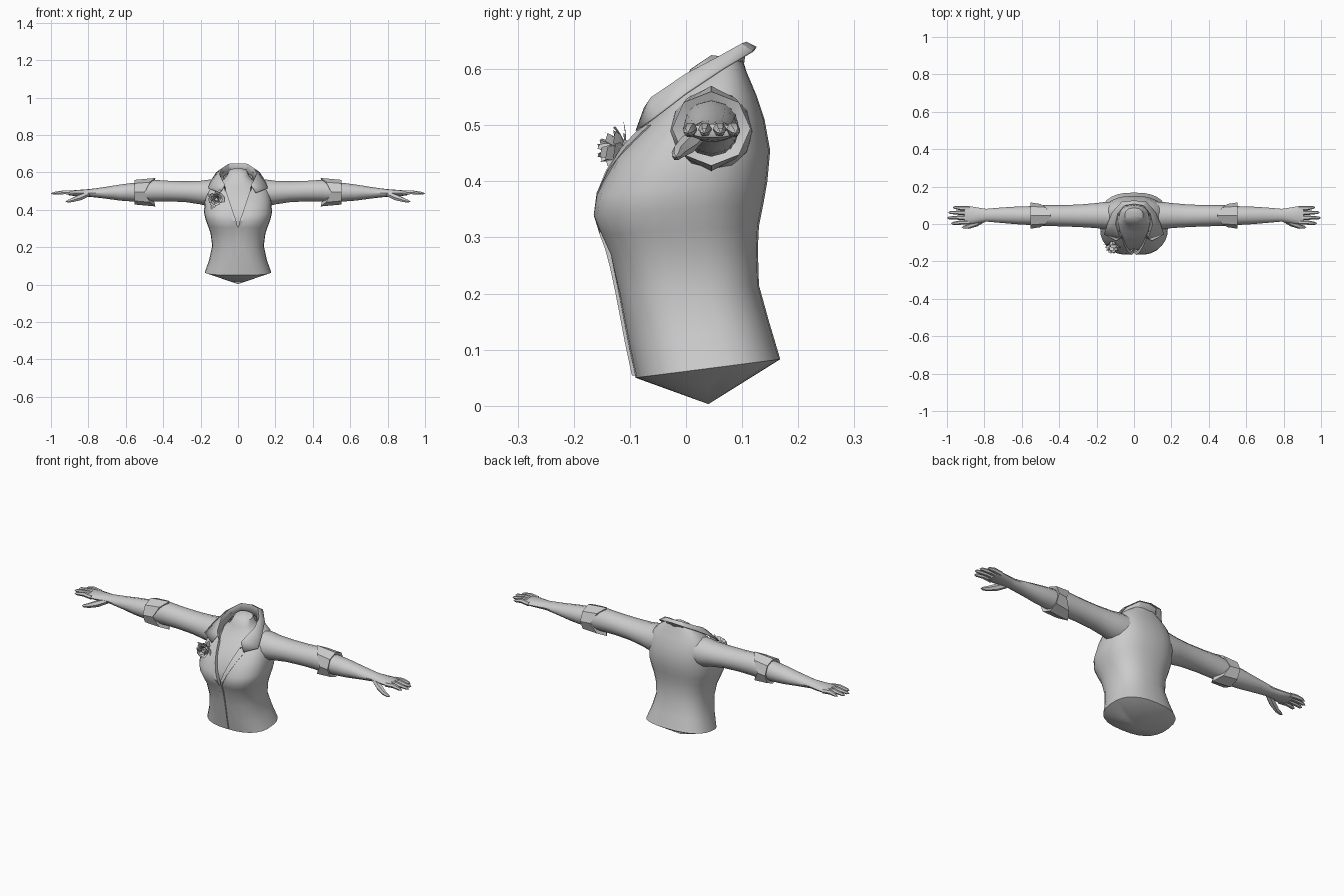
import bpy, bmesh, math, random
from math import sin, cos, pi, exp
from mathutils import Vector
from mathutils.bvhtree import BVHTree

if "Cube" in bpy.data.objects:
    bpy.data.objects.remove(bpy.data.objects["Cube"])

random.seed(4)


def finish(name, bm, angle=40):
    bmesh.ops.recalc_face_normals(bm, faces=bm.faces)
    me = bpy.data.meshes.new(name)
    bm.to_mesh(me)
    bm.free()
    me.shade_smooth()
    me.set_sharp_from_angle(angle=math.radians(angle))
    ob = bpy.data.objects.new(name, me)
    bpy.context.collection.objects.link(ob)
    return ob


def loft(rings, start=None, end=None, closed=True):
    """Skin point rows; optional apex point closes either end."""
    bm = bmesh.new()
    rows = [[bm.verts.new(p) for p in r] for r in rings]
    n = len(rows[0])
    m = n if closed else n - 1
    for a, b in zip(rows, rows[1:]):
        for i in range(m):
            j = (i + 1) % n
            bm.faces.new((a[i], a[j], b[j], b[i]))
    for apex, row in ((start, rows[0]), (end, rows[-1])):
        if apex is not None:
            v = bm.verts.new(apex)
            for i in range(n):
                bm.faces.new((row[i], row[(i + 1) % n], v))
    return bm


def spow(v, p):
    return math.copysign(abs(v) ** p, v)


def body_ring(zf, zb, hw, yf, yb, cleft=0, n=28, p=0.8):
    pts = []
    for i in range(n):
        a = 2 * pi * i / n
        x = hw * spow(cos(a), p)
        t = (spow(sin(a), p) + 1) / 2
        y = yf + (yb - yf) * t
        if t < 0.5:
            y += cleft * exp(-(x / 0.04) ** 2)
        pts.append((x, y, zf + (zb - zf) * t))
    return pts


def x_ring(s, x, cy, cz, ry, rz, n=12):
    return [(s * x, cy + ry * cos(2 * pi * i / n), cz + rz * sin(2 * pi * i / n)) for i in range(n)]


def tube(path, radii, n=6):
    """Tapered tube along a path, pointed at the tip."""
    pts = [Vector(p) for p in path]
    rings = []
    for k, c in enumerate(pts[:-1]):
        d = (pts[k + 1] - pts[max(k - 1, 0)]).normalized()
        u = d.cross(Vector((0, 0, 1))).normalized()
        w = u.cross(d)
        rings.append([c + radii[k] * (u * cos(2 * pi * i / n) + w * sin(2 * pi * i / n)) for i in range(n)])
    return loft(rings, pts[0], pts[-1])


# Jacket body: rows are front z, back z, half width, front y, back y, centre dip
rows = [(.05, .083, .178, -.09, .168, 0), (.11, .15, .155, -.103, .148, 0),
        (.20, .215, .138, -.12, .13, 0), (.27, .28, .147, -.138, .128, .004),
        (.305, .32, .160, -.155, .13, .008), (.34, .36, .174, -.17, .138, .014),
        (.375, .40, .182, -.164, .145, .014), (.44, .455, .178, -.13, .15, .006),
        (.49, .51, .168, -.085, .14, 0), (.525, .555, .152, -.052, .125, 0),
        (.56, .595, .115, -.025, .108, 0), (.58, .62, .078, -.01, .10, 0)]
jacket = loft([body_ring(*r) for r in rows], start=(0, .04, .003))
surface = BVHTree.FromBMesh(jacket)


def front(x, z, off=0.0):
    """Point on the jacket front, lifted by off."""
    hit = surface.ray_cast(Vector((x, -1, z)), Vector((0, 1, 0)))[0]
    return Vector((x, (hit.y if hit else -.05) - off, z))


# V neckline cut out of the jacket front
V_Z, V_K = .30, .34
for s in (-1, 1):
    faces = [f for f in jacket.faces if f.calc_center_median().y < .04]
    geom = faces + list({e for f in faces for e in f.edges}) + list({v for f in faces for v in f.verts})
    bmesh.ops.bisect_plane(jacket, geom=geom, plane_co=(0, 0, V_Z), plane_no=(s, 0, -V_K))
cut = []
for f in jacket.faces:
    c = f.calc_center_median()
    if c.y < .04 and c.z > V_Z and abs(c.x) < (c.z - V_Z) * V_K:
        cut.append(f)
bmesh.ops.delete(jacket, geom=cut, context='FACES')
finish("jacket_body", jacket, 50)

# Chest and neck inside the jacket
skin = [(zf, zb, hw - .014, yf + .013, yb - .012, c * 1.6) for zf, zb, hw, yf, yb, c in rows[3:9]]
skin += [(.525, .545, .115, -.04, .11, 0), (.55, .575, .075, -.018, .098, 0),
         (.575, .60, .056, -.005, .092, 0), (.60, .62, .048, .008, .085, 0)]
finish("chest_and_neck", loft([body_ring(*r) for r in skin], end=(0, .045, .625)))

# Front button strip
zs = [.05, .11, .16, .20, .24, .275, .305]
strip = [[front(-.012, z + .004, -.003), front(-.012, z + .004, .004),
          front(.01, z + .004, .006), front(.01, z + .004, -.003)] for z in zs]
finish("front_placket", loft(strip), 30)

# Lapels along the V edge
for s, side in ((-1, "right"), (1, "left")):
    lap = []
    for z in (.30, .34, .38, .42, .46, .50):
        x = (z - V_Z) * V_K
        w = .006 + .14 * (z - V_Z)
        lap.append([front(s * max(x - .004, 0), z, -.012), front(s * max(x - .004, 0), z, .007),
                    front(s * (x + w), z, .004), front(s * (x + w), z, -.003)])
    finish("lapel_" + side, loft(lap), 30)

# Turned-down collar, half modelled then mirrored
stand = [(0, .1, .60), (.045, .093, .60), (.075, .055, .58), (.085, 0, .55), (.075, -.045, .515), (.068, -.06, .50)]
fold = [(0, .108, .647), (.05, .10, .644), (.088, .055, .619), (.1, 0, .59), (.08, -.062, .548), (.07, -.074, .53)]
outer = [(0, .125, .638), (.065, .119, .632), (.115, .065, .60), (.142, 0, .557), (.16, -.055, .515), (.095, -.088, .49)]
collar = finish("collar", loft([stand, fold, outer], closed=False), 35)
collar.modifiers.new("Mirror", 'MIRROR')
solid = collar.modifiers.new("Thickness", 'SOLIDIFY')
solid.thickness = .004
solid.offset = 0

# Arms
for s, side in ((-1, "right"), (1, "left")):
    sleeve = [(.10, .045, .49, .075, .075), (.155, .045, .489, .073, .072), (.20, .045, .492, .067, .063),
              (.28, .044, .497, .061, .056), (.37, .044, .50, .057, .055), (.45, .045, .502, .056, .058),
              (.50, .045, .498, .055, .056)]
    finish("sleeve_" + side, loft([x_ring(s, *r) for r in sleeve]))

    # Folded cuff with pointed top and bottom
    cuff = []
    for pinch, x, ry, rz in ((1, .505, .052, .052), (1, .50, .062, .076), (0, .553, .070, .066), (0, .545, .05, .05)):
        ring = []
        for i in range(8):
            a = 2 * pi * i / 8
            xx = x - pinch * .058 * abs(sin(a)) ** 2
            ring.append((s * xx, .045 + ry * cos(a), .494 + rz * sin(a)))
        cuff.append(ring)
    finish("cuff_" + side, loft(cuff), 30)

    # Forearm and palm
    arm = [(.48, .045, .496, .05, .05), (.56, .045, .494, .05, .050), (.63, .046, .492, .047, .043),
           (.71, .047, .491, .041, .031), (.79, .047, .490, .034, .021), (.83, .047, .489, .040, .019),
           (.87, .047, .489, .047, .016), (.905, .047, .49, .047, .012)]
    finish("forearm_" + side, loft([x_ring(s, *r) for r in arm], end=(s * .912, .047, .49)))

    # Fingers and thumb
    for k, (y, tip) in enumerate(((.008, .98), (.034, 1.0), (.06, .995), (.084, .97))):
        yt = y + (y - .047) * .12
        path = [(s * .88, y, .489), (s * .925, y, .494), (s * (tip - .012), yt, .488), (s * tip, yt, .486)]
        finish(f"finger_{k + 1}_{side}", tube(path, (.012, .012, .008)))
    path = [(s * .80, .025, .485), (s * .845, .003, .466), (s * .885, -.014, .452), (s * .91, -.017, .445), (s * .922, -.018, .443)]
    finish("thumb_" + side, tube(path, (.014, .017, .012, .008)))

# Flower pinned to the chest: rings of cupped petals around a bud
c = front(-.115, .455)
c.y -= .012
bm = bmesh.new()


def petal(ang, r0, r1, d0, d1, w):
    def P(a, r, d):
        return bm.verts.new((c.x + r * cos(a), c.y - d, c.z + r * sin(a)))
    base = [P(ang - w * .6, r0, d0), P(ang + w * .6, r0, d0)]
    mid = [P(ang + w, (r0 + r1) / 2 + .004, (d0 + d1) / 2), P(ang - w, (r0 + r1) / 2 + .004, (d0 + d1) / 2)]
    top = [P(ang + w * .6, r1, d1), P(ang - w * .6, r1, d1 + .004)]
    bm.faces.new((base[0], base[1], mid[0], mid[1]))
    bm.faces.new((mid[1], mid[0], top[0], top[1]))


for count, r0, r1, d0, d1 in ((7, .012, .044, 0, .018), (6, .010, .033, .008, .032),
                              (5, .008, .022, .012, .042), (4, .006, .012, .016, .046)):
    for i in range(count):
        petal(2 * pi * i / count + random.uniform(-.2, .2) + count, r0, r1, d0, d1, pi / count * 1.1)
finish("flower_petals", bm, 25)

# Flower base and leaves
base = [[(c.x + r * cos(pi * i / 4), c.y - d, c.z + r * sin(pi * i / 4)) for i in range(8)]
        for r, d in ((.014, -.015), (.02, .004), (.012, .022))]
finish("flower_base", loft(base, end=(c.x, c.y - .035, c.z)))
bm = bmesh.new()
for a in (1.2, 2.6, 4.2):
    def leaf_point(r, t, d):
        return bm.verts.new((c.x + r * cos(a + t), c.y - d, c.z + r * sin(a + t)))
    m, tip = leaf_point(.01, 0, -.002), leaf_point(.06, 0, .004)
    l, r = leaf_point(.036, .4, .0), leaf_point(.036, -.4, .0)
    bm.faces.new((m, l, tip))
    bm.faces.new((m, tip, r))
finish("flower_leaves", bm, 25)
